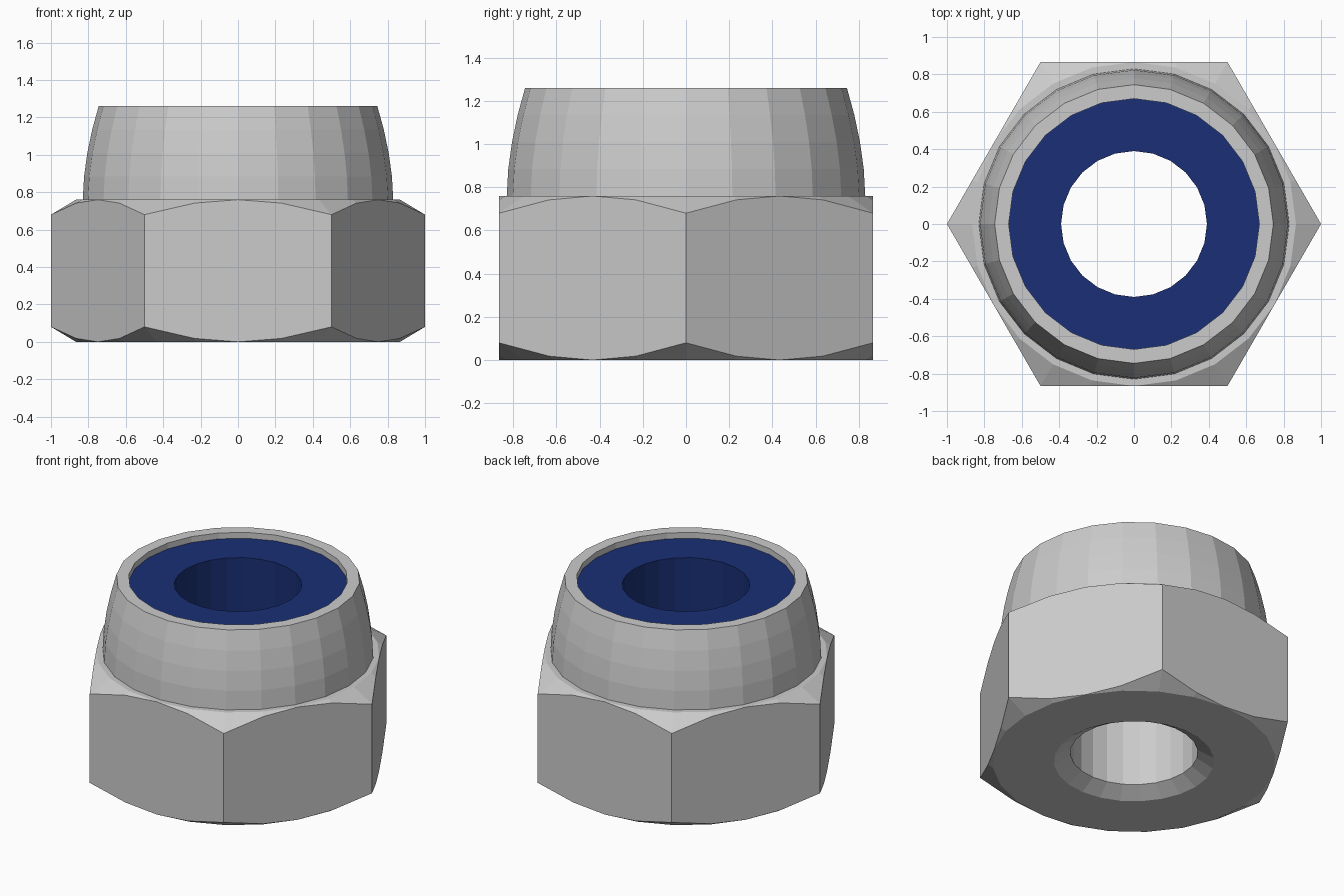
import bpy, bmesh, math

if "Cube" in bpy.data.objects:
    bpy.data.objects.remove(bpy.data.objects["Cube"])

SIDES = 24
FLAT = math.sqrt(3) / 2      # centre to flat of the hexagon
TOP = 0.76                   # top of the hexagon
BORE = 0.39


def hex_radius(a):
    return FLAT / math.cos(a % (math.pi / 3) - math.pi / 6)


def chamfer(a):
    return 0.08 * (hex_radius(a) - FLAT) / (1 - FLAT)


def ring_solid(name, rows):
    """Closed ring; each row gives (radius, z), or a function of the angle."""
    bm = bmesh.new()
    grid = []
    for row in rows:
        ring = []
        for i in range(SIDES):
            a = math.tau * i / SIDES
            r, z = row(a) if callable(row) else row
            ring.append(bm.verts.new((r * math.cos(a), r * math.sin(a), z)))
        grid.append(ring)
    for k, lower in enumerate(grid):
        upper = grid[(k + 1) % len(grid)]
        for i in range(SIDES):
            j = (i + 1) % SIDES
            bm.faces.new((lower[i], lower[j], upper[j], upper[i]))
    # close the chamfer where it runs out at the middle of each flat
    bmesh.ops.remove_doubles(bm, verts=bm.verts, dist=1e-4)
    bmesh.ops.recalc_face_normals(bm, faces=bm.faces)
    mesh = bpy.data.meshes.new(name)
    bm.to_mesh(mesh)
    bm.free()
    obj = bpy.data.objects.new(name, mesh)
    bpy.context.collection.objects.link(obj)
    return obj


# Nut body: countersunk base, chamfered hexagon, domed collar, insert seat
dome = [(0.83 - 0.085 * (k / 4) ** 1.8, TOP + 0.5 * k / 4) for k in range(5)]
ring_solid("nut_body", [
    (BORE, 0.06), (0.49, 0), (FLAT, 0),
    lambda a: (hex_radius(a), chamfer(a)),
    lambda a: (hex_radius(a), TOP - chamfer(a)),
    (FLAT, TOP), *dome, (0.67, 1.26), (0.67, TOP), (BORE, TOP),
])

# Blue locking insert, slightly below the rim
insert = ring_solid("locking_insert", [
    (BORE, TOP), (0.67, TOP), (0.67, 1.22), (BORE, 1.22)])
blue = bpy.data.materials.new("blue_plastic")
blue.diffuse_color = (0.01, 0.028, 0.18, 1)
blue.use_nodes = True
blue.node_tree.nodes["Principled BSDF"].inputs["Base Color"].default_value = blue.diffuse_color
insert.data.materials.append(blue)
